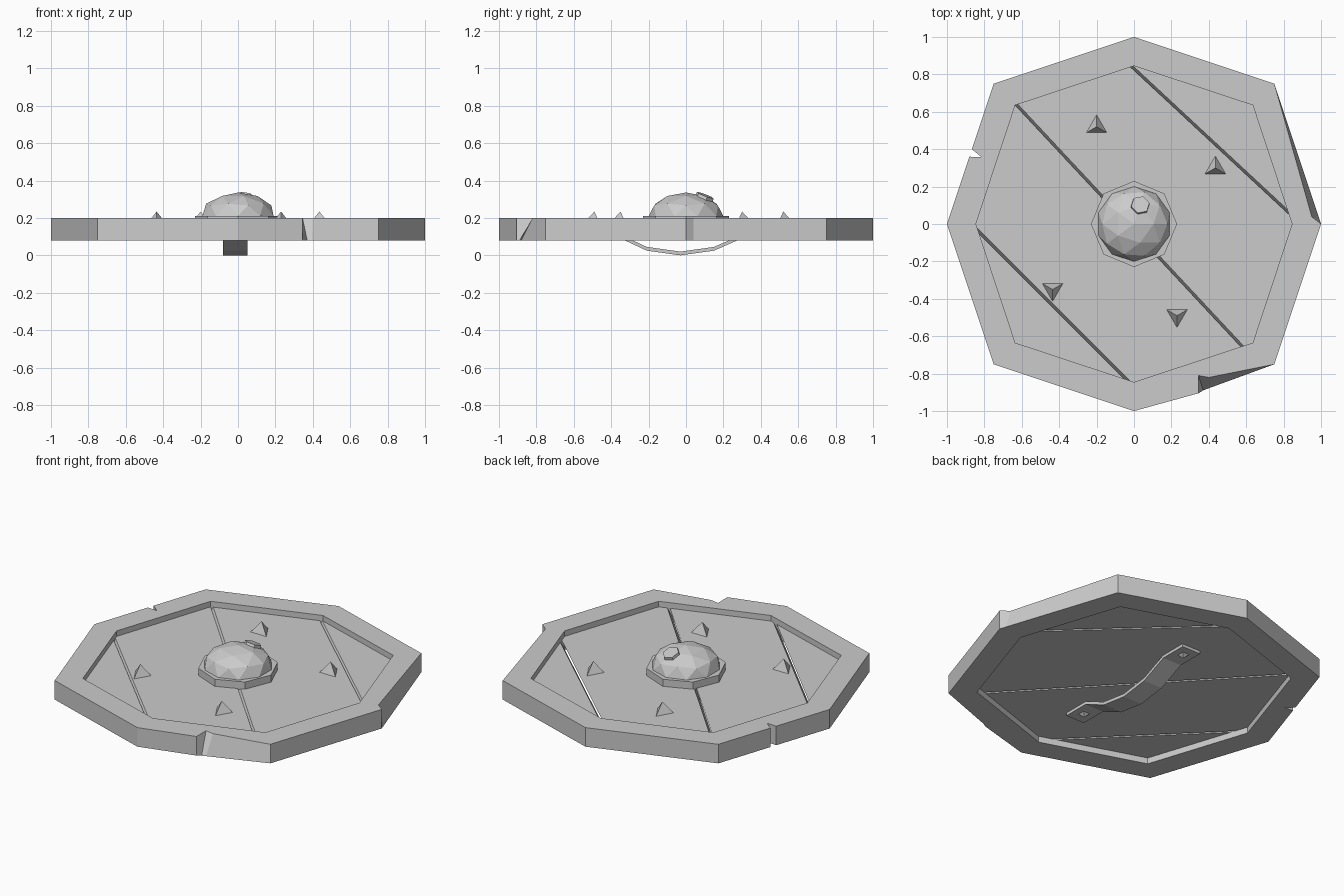
import bpy, bmesh, math
from mathutils import Vector, Matrix

if "Cube" in bpy.data.objects:
    bpy.data.objects.remove(bpy.data.objects["Cube"])


def finish(name, bm):
    bmesh.ops.recalc_face_normals(bm, faces=bm.faces)
    me = bpy.data.meshes.new(name)
    bm.to_mesh(me)
    bm.free()
    ob = bpy.data.objects.new(name, me)
    bpy.context.collection.objects.link(ob)
    return ob


def loft(bottom, top, z0, z1):
    """Closed solid between two matching outlines."""
    bm = bmesh.new()
    a = [bm.verts.new((x, y, z0)) for x, y in bottom]
    b = [bm.verts.new((x, y, z1)) for x, y in top]
    n = len(a)
    for i in range(n):
        j = (i + 1) % n
        bm.faces.new((a[i], a[j], b[j], b[i]))
    bm.faces.new(a[::-1])
    bm.faces.new(b)
    return bm


def octagon(r, d):
    return [(r, 0), (d, d), (0, r), (-d, d), (-r, 0), (-d, -d), (0, -r), (d, -d)]


def spike(name, loc, r, h, sides, turn, flip=False):
    bm = bmesh.new()
    m = Matrix.Translation(loc)
    if flip:
        m = m @ Matrix.Rotation(math.pi, 4, 'X')
    m = m @ Matrix.Rotation(turn, 4, 'Z')
    ring = [bm.verts.new(m @ Vector((r * math.cos(t), r * math.sin(t), 0)))
            for t in (2 * math.pi * i / sides for i in range(sides))]
    tip = bm.verts.new(m @ Vector((0, 0, h)))
    bm.faces.new(ring[::-1])
    for i in range(sides):
        bm.faces.new((ring[i], ring[(i + 1) % sides], tip))
    return finish(name, bm)


# Rim: octagon with battle damage on the edge
low = [(1, 0), (.987, .04), (.75, .75), (0, 1), (-.75, .75),
       (-.867, .40), (-.815, .357), (-.88, .36), (-1, 0), (-.75, -.75), (0, -1),
       (.345, -.905), (.37, -.89), (.395, -.88), (.75, -.75)]
high = list(low)
high[1] = (.95, .04)
high[12], high[13] = (.345, -.81), (.40, -.82)
rim = finish("rim", loft(low, high, .08, .20))
inner = octagon(.845, .635)
cutter = finish("rim_cutter", loft(inner, inner, 0, .4))
cutter.hide_render = True
mod = rim.modifiers.new("opening", 'BOOLEAN')
mod.operation, mod.solver, mod.object = 'DIFFERENCE', 'EXACT', cutter
bpy.context.view_layer.objects.active = rim
bpy.ops.object.modifier_apply(modifier="opening")
bpy.data.objects.remove(cutter)

# Planks: inner octagon split along three slanted diagonal seams
seams = [((-.83, -.05), (-.05, -.83)),
         ((-.635, .635), (.57, -.655)),
         ((-.02, .84), (.83, .05))]
TOP, BASE = .165, .118


def cut(bm, seam, keep_low):
    p, q = Vector((*seam[0], TOP)), Vector((*seam[1], TOP))
    d = (q - p).normalized()
    n = Vector((-d.y, d.x, 0))
    co = p if keep_low else p + n * .014
    slant = (n - Vector((0, 0, .55))).normalized()
    bmesh.ops.bisect_plane(bm, geom=bm.verts[:] + bm.edges[:] + bm.faces[:],
                           plane_co=co, plane_no=slant,
                           clear_outer=keep_low, clear_inner=not keep_low)
    bmesh.ops.holes_fill(bm, edges=[e for e in bm.edges if e.is_boundary], sides=0)


board = octagon(.85, .64)
for i in range(4):
    bm = loft(board, board, BASE, TOP)
    if i > 0:
        cut(bm, seams[i - 1], False)
    if i < 3:
        cut(bm, seams[i], True)
    finish(f"plank_{i + 1}", bm)

# Boss: octagonal plate, faceted dome and a small flattened scar
k = .23 * math.sqrt(.5)
finish("boss_plate", loft(octagon(.23, k), octagon(.23, k), .16, .21))
bm = bmesh.new()
bmesh.ops.create_icosphere(bm, subdivisions=2, radius=.2,
                           matrix=Matrix.Translation((0, 0, .21)) @ Matrix.Diagonal((1, 1, .63, 1)))
bmesh.ops.bisect_plane(bm, geom=bm.verts[:] + bm.edges[:] + bm.faces[:],
                       plane_co=(0, 0, .2), plane_no=(0, 0, -1), clear_outer=True)
bmesh.ops.holes_fill(bm, edges=[e for e in bm.edges if e.is_boundary], sides=0)
finish("boss_dome", bm)
bm = bmesh.new()
normal = Vector((.12, .38, 1)).normalized()
bmesh.ops.create_cone(bm, cap_ends=True, segments=6, radius1=.052, radius2=.05, depth=.02,
                      matrix=Matrix.Translation((.033, .1, .312)) @
                      normal.to_track_quat('Z', 'Y').to_matrix().to_4x4())
finish("boss_scar", bm)

# Three-sided studs on the front
for i, (x, y, s) in enumerate([(-.2, .52, 1), (.435, .30, 1), (-.435, -.35, -1), (.23, -.49, -1)]):
    spike(f"stud_{i + 1}", (x, y, TOP - .003), .066, .072, 3, s * math.pi / 2)

# Arm strap with end tabs on the back
path = [(-.54, .102), (-.37, .102), (-.21, .027), (-.03, .002),
        (.15, .027), (.32, .102), (.49, .102)]
outline = path + [(y, z + .02) for y, z in reversed(path)]
bm = loft(outline, outline, -.08, .05)
for v in bm.verts:
    v.co = Vector((v.co.z, v.co.x, v.co.y - .002))
finish("strap", bm)
for i, y in enumerate((-.46, .42)):
    spike(f"strap_rivet_{i + 1}", (-.015, y, .102), .035, .024, 4, math.pi / 4, True)
